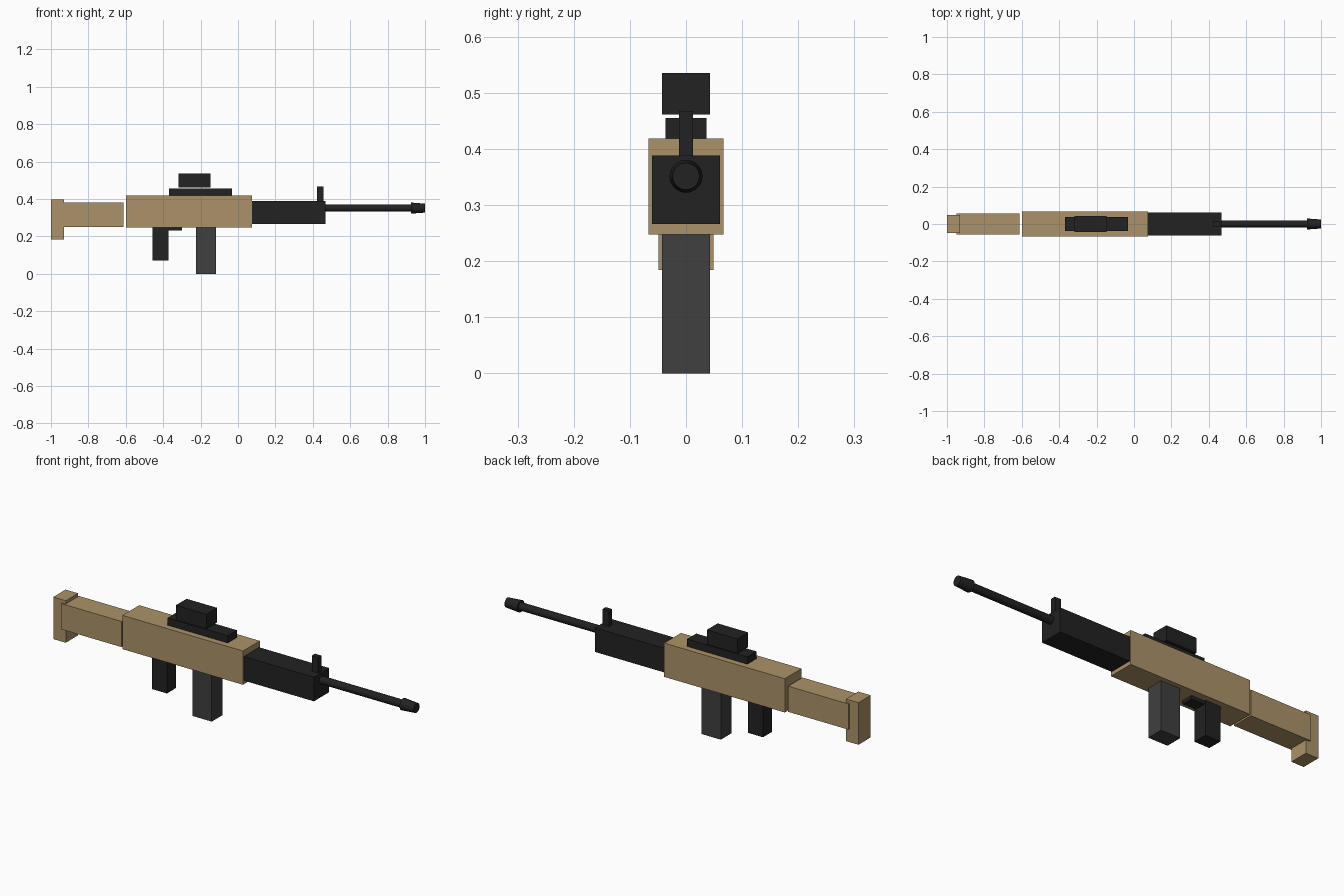
import bpy
import math

if "Cube" in bpy.data.objects:
    bpy.data.objects.remove(bpy.data.objects["Cube"])


def material(name, rgb):
    m = bpy.data.materials.new(name)
    m.diffuse_color = (*rgb, 1)
    m.use_nodes = True
    m.node_tree.nodes["Principled BSDF"].inputs["Base Color"].default_value = m.diffuse_color
    return m


TAN = material("tan", (0.41, 0.29, 0.14))
BLACK = material("black", (0.016, 0.016, 0.016))
GREY = material("dark_grey", (0.05, 0.05, 0.05))


def box(name, x, z, half_y, mat):
    """Box from x and z ranges, symmetric in y."""
    bpy.ops.mesh.primitive_cube_add(
        size=1, location=(sum(x) / 2, 0, sum(z) / 2))
    ob = bpy.context.object
    ob.name = name
    ob.scale = (x[1] - x[0], 2 * half_y, z[1] - z[0])
    bpy.ops.object.transform_apply(location=False, rotation=False, scale=True)
    ob.data.materials.append(mat)


def tube(name, x, r_back, r_front, z, mat):
    """Round part along x, optionally tapered."""
    bpy.ops.mesh.primitive_cone_add(
        vertices=20, radius1=r_back, radius2=r_front, depth=x[1] - x[0],
        location=(sum(x) / 2, 0, z), rotation=(0, math.pi / 2, 0))
    ob = bpy.context.object
    ob.name = name
    ob.data.materials.append(mat)
    bpy.ops.object.shade_smooth_by_angle(angle=math.radians(35))


# Body and stock
box("receiver", (-0.60, 0.075), (0.247, 0.418), 0.067, TAN)
box("stock", (-0.95, -0.612), (0.25, 0.38), 0.057, TAN)
box("butt_plate", (-1.0, -0.93), (0.184, 0.397), 0.049, TAN)
box("handguard", (0.075, 0.468), (0.266, 0.388), 0.061, BLACK)

# Barrel and muzzle
tube("barrel", (0.45, 0.96), 0.0195, 0.0195, 0.351, BLACK)
tube("muzzle", (0.925, 1.0), 0.0295, 0.024, 0.351, BLACK)

# Sights
box("front_sight", (0.422, 0.458), (0.37, 0.467), 0.0125, BLACK)
box("rail", (-0.369, -0.032), (0.418, 0.455), 0.0365, BLACK)
box("optic", (-0.318, -0.147), (0.461, 0.535), 0.043, BLACK)

# Underside parts
box("magazine", (-0.225, -0.117), (0.0, 0.247), 0.043, GREY)
box("grip", (-0.457, -0.372), (0.072, 0.247), 0.037, BLACK)
box("trigger_guard", (-0.372, -0.30), (0.23, 0.247), 0.03, BLACK)
